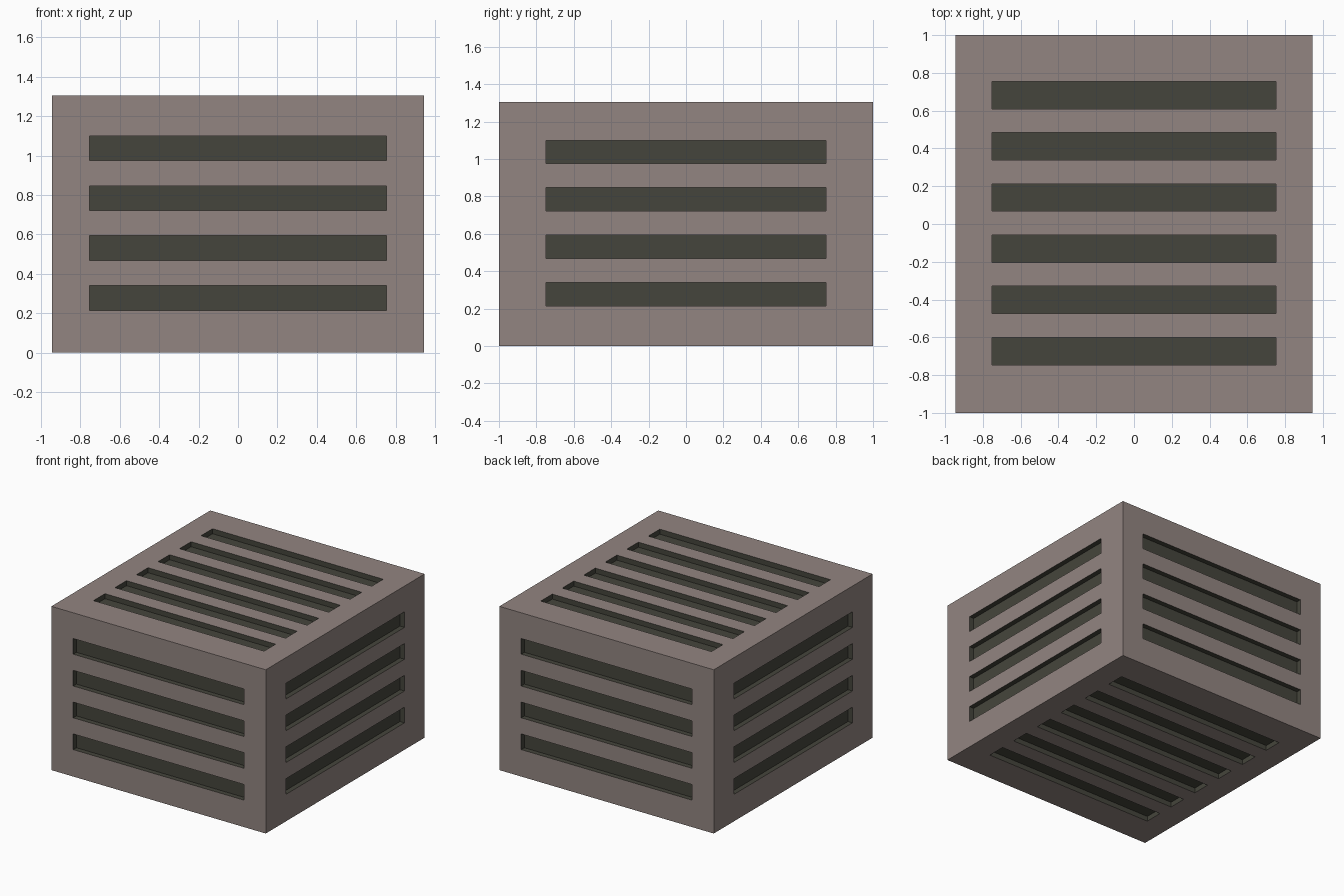
import bpy, bmesh
from mathutils import Matrix, Vector

if "Cube" in bpy.data.objects:
    bpy.data.objects.remove(bpy.data.objects["Cube"])

W, D, H = 1.89, 2.0, 1.305   # crate size
DEPTH = 0.04                 # slot recess depth


def material(name, color):
    m = bpy.data.materials.new(name)
    m.diffuse_color = (*color, 1)
    m.use_nodes = True
    m.node_tree.nodes["Principled BSDF"].inputs["Base Color"].default_value = m.diffuse_color
    return m


def add_box(bm, center, size):
    bmesh.ops.create_cube(bm, size=1, matrix=Matrix.Translation(Vector(center))
                          @ Matrix.Diagonal((*size, 1)))


def finish(bm, name, mat):
    me = bpy.data.meshes.new(name)
    bm.to_mesh(me)
    bm.free()
    me.materials.append(mat)
    ob = bpy.data.objects.new(name, me)
    bpy.context.collection.objects.link(ob)
    return ob


# Solid body
bm = bmesh.new()
add_box(bm, (0, 0, H / 2), (W, D, H))
body = finish(bm, "vented_crate", material("taupe", (0.29, 0.235, 0.22)))

# Slot cutters: four per side wall, six on the top and underside
bm = bmesh.new()
for i in range(4):
    z = 0.277 + i * 0.2535
    for s in (-1, 1):
        add_box(bm, (0, s * D / 2, z), (1.505, 2 * DEPTH, 0.125))
        add_box(bm, (s * W / 2, 0, z), (2 * DEPTH, 1.495, 0.125))
for i in range(6):
    y = -0.673 + i * 0.271
    for z in (0, H):
        add_box(bm, (0, y, z), (1.505, 0.145, 2 * DEPTH))
cutter = finish(bm, "slot_cutter", material("dark_slot", (0.06, 0.06, 0.045)))
cutter.hide_render = True

# Cut the recesses, carrying the dark material onto the slot faces
mod = body.modifiers.new("slots", 'BOOLEAN')
mod.operation = 'DIFFERENCE'
mod.solver = 'EXACT'
mod.material_mode = 'TRANSFER'
mod.object = cutter
bpy.context.view_layer.objects.active = body
bpy.ops.object.modifier_apply(modifier=mod.name)
bpy.data.objects.remove(cutter)
